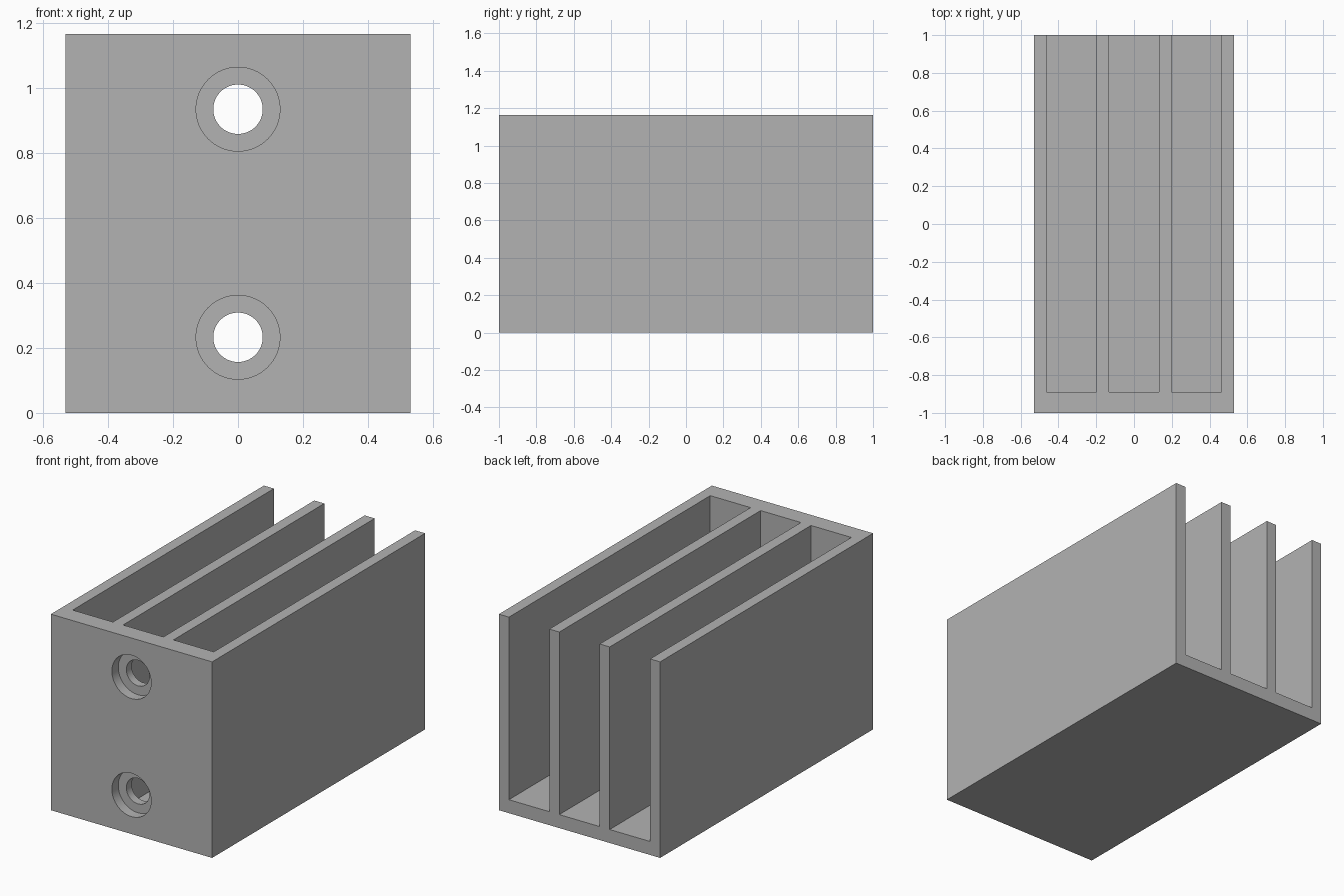
import bpy
import math

if "Cube" in bpy.data.objects:
    bpy.data.objects.remove(bpy.data.objects["Cube"], do_unlink=True)

W, L, H = 1.06, 2.0, 1.165      # outer width, length, height
WALL, FLOOR, PLATE = 0.066, 0.08, 0.11
SLOT = (W - 4 * WALL) / 3
HOLE_Z = (0.2325, 0.934)
FRONT = -L / 2

grey = bpy.data.materials.new("plain_grey")
grey.use_nodes = True
grey.diffuse_color = (0.45, 0.45, 0.45, 1)
grey.node_tree.nodes["Principled BSDF"].inputs["Base Color"].default_value = (0.45, 0.45, 0.45, 1)


def box(name, lo, hi):
    bpy.ops.mesh.primitive_cube_add(size=1, location=[(a + b) / 2 for a, b in zip(lo, hi)])
    ob = bpy.context.object
    ob.name = name
    ob.scale = [b - a for a, b in zip(lo, hi)]
    bpy.ops.object.transform_apply(location=True, rotation=False, scale=True)
    ob.data.materials.append(grey)
    return ob


def bore(name, radius, y0, y1, z):
    bpy.ops.mesh.primitive_cylinder_add(vertices=64, radius=radius, depth=y1 - y0,
                                        location=(0, (y0 + y1) / 2, z),
                                        rotation=(math.pi / 2, 0, 0))
    ob = bpy.context.object
    ob.name = name
    ob.data.materials.append(grey)
    return ob


# Solid block
body = box("slotted_holder", (-W / 2, FRONT, 0), (W / 2, L / 2, H))

# Three slots, open at the top and back
cutters = []
for i in range(3):
    x = -W / 2 + WALL + i * (SLOT + WALL)
    cutters.append(box("slot_cutter", (x, FRONT + PLATE, FLOOR), (x + SLOT, L / 2 + 0.2, H + 0.2)))

# Counterbored screw holes through the front plate
for z in HOLE_Z:
    cutters.append(bore("screw_hole_cutter", 0.076, FRONT - 0.1, FRONT + PLATE + 0.05, z))
    cutters.append(bore("counterbore_cutter", 0.129, FRONT - 0.1, FRONT + 0.06, z))

# Cut, then discard the cutters
bpy.ops.object.select_all(action="DESELECT")
bpy.context.view_layer.objects.active = body
body.select_set(True)
for cutter in cutters:
    cutter.hide_render = True
    mod = body.modifiers.new("cut", "BOOLEAN")
    mod.operation = "DIFFERENCE"
    mod.solver = "EXACT"
    mod.object = cutter
    bpy.ops.object.modifier_apply(modifier=mod.name)
    bpy.data.objects.remove(cutter, do_unlink=True)

bpy.ops.object.shade_smooth_by_angle(angle=math.radians(30))
